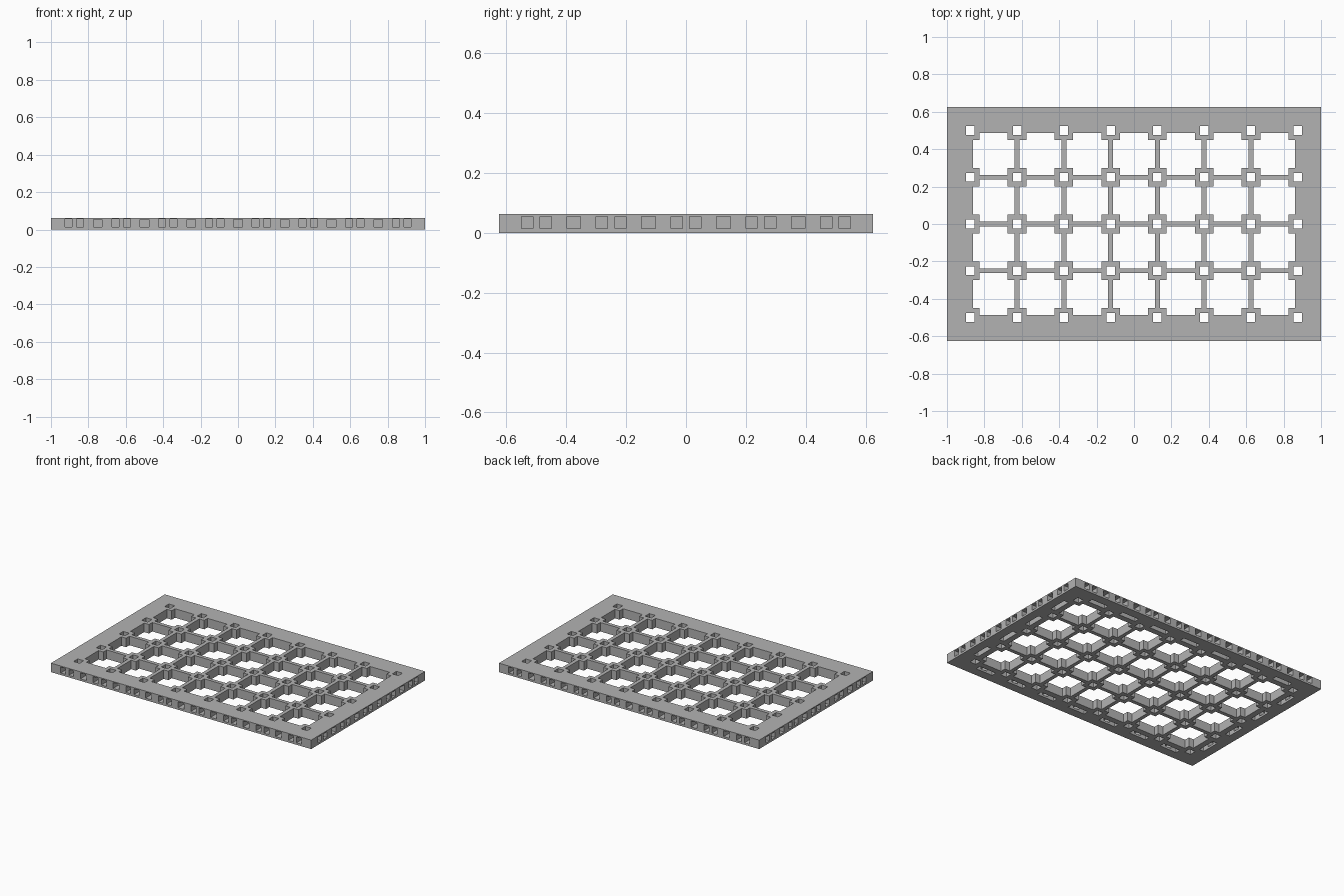
import bpy, bmesh

cube = bpy.data.objects.get("Cube")
if cube:
    bpy.data.objects.remove(cube, do_unlink=True)

PITCH = 0.25
COLS, ROWS = 8, 5
W, D, H = COLS * PITCH, ROWS * PITCH, 0.0625
BAR, PAD, HOLE = 0.026, 0.1, 0.046
XS = [(i - (COLS - 1) / 2) * PITCH for i in range(COLS)]
YS = [(j - (ROWS - 1) / 2) * PITCH for j in range(ROWS)]

grey = bpy.data.materials.new("light grey")
grey.use_nodes = True
colour = (0.45, 0.45, 0.45, 1)
grey.diffuse_color = colour
grey.node_tree.nodes["Principled BSDF"].inputs["Base Color"].default_value = colour


def prism(bm, outline, z0, z1):
    """Closed upright prism over an anticlockwise outline."""
    low = [bm.verts.new((x, y, z0)) for x, y in outline]
    high = [bm.verts.new((x, y, z1)) for x, y in outline]
    bm.faces.new(low[::-1])
    bm.faces.new(high)
    n = len(outline)
    for i in range(n):
        k = (i + 1) % n
        bm.faces.new((low[i], low[k], high[k], high[i]))


def rect(x, y, w, d):
    return [(x + a * w / 2, y + b * d / 2)
            for a, b in ((-1, -1), (1, -1), (1, 1), (-1, 1))]


def make(name, parts):
    bm = bmesh.new()
    for outline, z0, z1 in parts:
        prism(bm, outline, z0, z1)
    mesh = bpy.data.meshes.new(name)
    bm.to_mesh(mesh)
    bm.free()
    obj = bpy.data.objects.new(name, mesh)
    bpy.context.collection.objects.link(obj)
    mesh.materials.append(grey)
    return obj


def cell_outline(cx, cy):
    """Opening between four pads: a square with stepped-in corners."""
    a, b = (PITCH - BAR) / 2, (PITCH - PAD) / 2
    pts = []
    quarter = [(a, -b), (a, b), (b, b)]
    for _ in range(4):
        pts += [(cx + x, cy + y) for x, y in quarter]
        quarter = [(-y, x) for x, y in quarter]
    return pts


def edge_boxes(along, half, inset, width, depth, z0, z1):
    """Boxes repeated along both opposite sides of one axis."""
    parts = []
    for s in (-1, 1):
        for p in along:
            c = s * (half - inset)
            parts.append((p, c, width, depth, z0, z1))
    return parts


def both_axes(offsets, nodes_only, inset, width, depth, z0, z1):
    parts = []
    for nodes, half, swap in ((XS, D / 2, False), (YS, W / 2, True)):
        use = nodes if nodes_only else [n + PITCH / 2 for n in nodes[:-1]]
        along = [n + o for n in use for o in offsets]
        for p, c, w, d, a, b in edge_boxes(along, half, inset, width, depth, z0, z1):
            outline = rect(c, p, d, w) if swap else rect(p, c, w, d)
            parts.append((outline, a, b))
    return parts


# Plate and its cutters
plate = make("grid_plate", [(rect(0, 0, W, D), 0, H)])
cells = [(cell_outline(x + PITCH / 2, y + PITCH / 2), -0.1, 0.2)
         for x in XS[:-1] for y in YS[:-1]]
holes = [(rect(x, y, HOLE, HOLE), -0.1, 0.2) for x in XS for y in YS]
slots = both_axes((0,), False, 0.08, 0.13, 0.035, -0.1, 0.055)
windows = both_axes((-0.031, 0.031), True, 0.0, 0.038, 0.11, 0.014, 0.055)
windows += both_axes((0,), False, 0.0, 0.046, 0.14, 0.0142, 0.0548)

cutters = [make("cell_cutter", cells), make("post_hole_cutter", holes),
           make("slot_cutter", slots), make("window_cutter", windows)]
for cutter in cutters:
    mod = plate.modifiers.new(cutter.name, 'BOOLEAN')
    mod.operation = 'DIFFERENCE'
    mod.solver = 'EXACT'
    mod.object = cutter
    cutter.hide_render = True

# Bake the cuts and drop the cutters
graph = bpy.context.evaluated_depsgraph_get()
graph.update()
baked = bpy.data.meshes.new_from_object(plate.evaluated_get(graph))
plate.modifiers.clear()
plate.data = baked
for cutter in cutters:
    bpy.data.objects.remove(cutter, do_unlink=True)
baked.materials.clear()
baked.materials.append(grey)
for poly in baked.polygons:
    poly.material_index = 0
    poly.use_smooth = False
